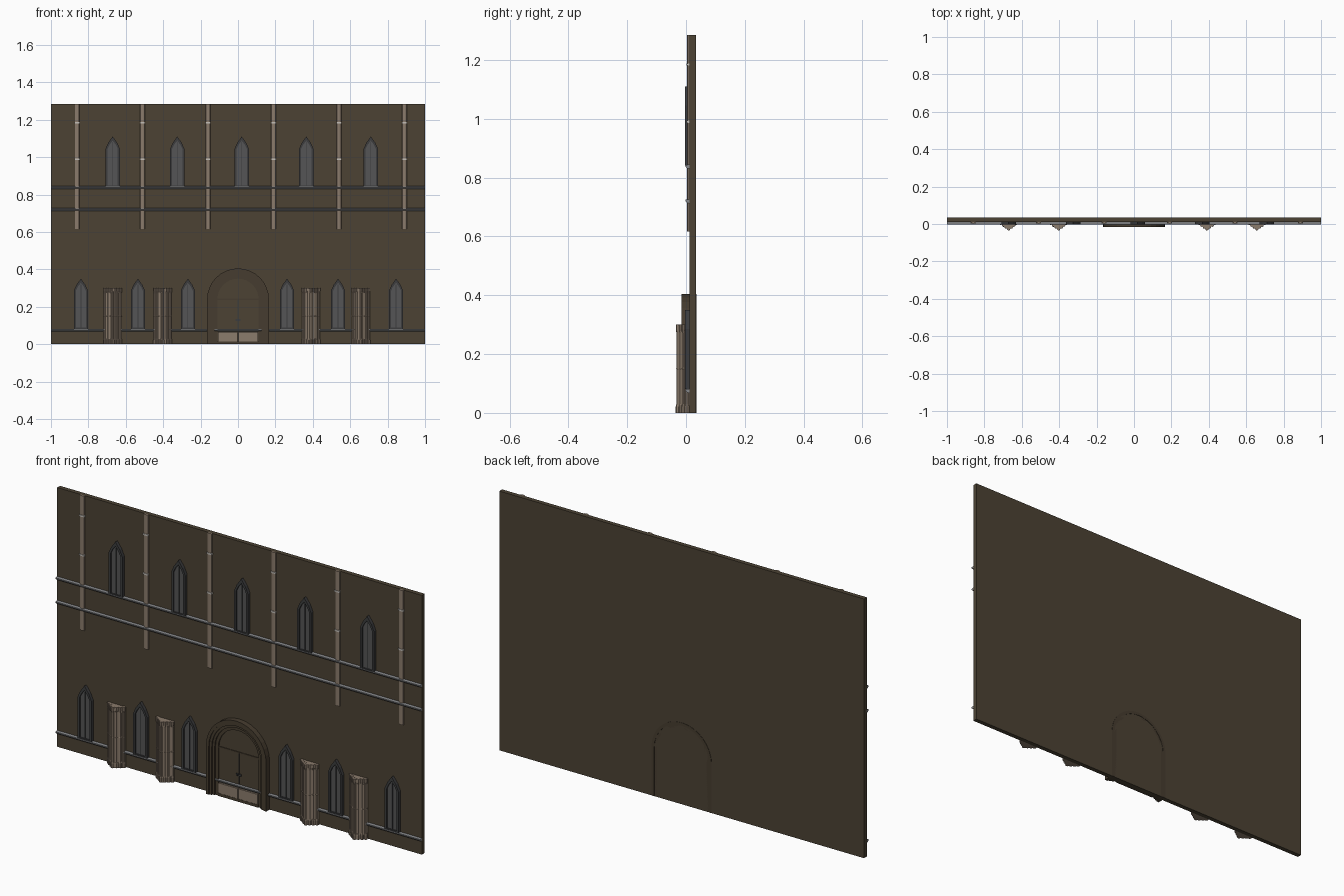
import bpy, bmesh, math

if "Cube" in bpy.data.objects:
    bpy.data.objects.remove(bpy.data.objects["Cube"])


def material(name, rgb):
    m = bpy.data.materials.new(name)
    m.diffuse_color = (*rgb, 1)
    m.use_nodes = True
    m.node_tree.nodes["Principled BSDF"].inputs["Base Color"].default_value = m.diffuse_color
    return m


WALL = material("brown_stone", (0.072, 0.055, 0.034))
DOOR = material("dark_brown_wood", (0.062, 0.046, 0.029))
TAN = material("tan_stone", (0.26, 0.20, 0.15))
GLASS = material("grey_glass", (0.09, 0.09, 0.092))
FRAME = material("dark_grey_frame", (0.045, 0.046, 0.048))
LEDGE = material("grey_trim", (0.24, 0.245, 0.255))
LIGHT = material("light_ring", (0.55, 0.52, 0.48))


def finish(name, bm, mat):
    bmesh.ops.recalc_face_normals(bm, faces=bm.faces)
    me = bpy.data.meshes.new(name)
    bm.to_mesh(me)
    bm.free()
    me.materials.append(mat)
    ob = bpy.data.objects.new(name, me)
    bpy.context.collection.objects.link(ob)
    return ob


def prism(name, outline, y0, y1, mat):
    """Solid from an x-z outline, extruded along y."""
    bm = bmesh.new()
    f = bm.faces.new([bm.verts.new((x, y0, z)) for x, z in outline])
    r = bmesh.ops.extrude_face_region(bm, geom=[f])
    bmesh.ops.translate(bm, vec=(0, y1 - y0, 0),
                        verts=[v for v in r["geom"] if isinstance(v, bmesh.types.BMVert)])
    return finish(name, bm, mat)


def box(name, x0, x1, y0, y1, z0, z1, mat):
    return prism(name, [(x0, z0), (x1, z0), (x1, z1), (x0, z1)], y0, y1, mat)


def band(name, outer, inner, y0, y1, mat, closed=True):
    """Frame between two matching x-z outlines, extruded along y."""
    bm = bmesh.new()
    rows = [[bm.verts.new((x, y, z)) for x, z in o]
            for o, y in ((outer, y0), (inner, y0), (inner, y1), (outer, y1))]
    n = len(outer)
    for i in range(n if closed else n - 1):
        j = (i + 1) % n
        for k in range(4):
            a, b = rows[k], rows[(k + 1) % 4]
            bm.faces.new((a[i], a[j], b[j], b[i]))
    if not closed:
        for i in (0, n - 1):
            bm.faces.new([r[i] for r in rows])
    return finish(name, bm, mat)


def round_arch(r, spring=0.24, n=16):
    pts = [(-r, 0.0)]
    pts += [(-r * math.cos(math.pi * i / n), spring + r * math.sin(math.pi * i / n))
            for i in range(n + 1)]
    return pts + [(r, 0.0)]


def lancet(cx, w, z0, spring, apex):
    d = (apex - spring)
    return [(cx - w, z0), (cx + w, z0), (cx + w, spring), (cx + w * 0.62, spring + d * 0.5),
            (cx, apex), (cx - w * 0.62, spring + d * 0.5), (cx - w, spring)]


# main wall slab
box("wall", -1, 1, 0.012, 0.034, 0, 1.285, WALL)

# string courses with a sloped front edge
for i, z in enumerate((0.075, 0.72, 0.838)):
    bm = bmesh.new()
    prof = [(0.013, -0.008), (0.004, -0.006), (-0.002, 0), (-0.002, 0.005), (0.013, 0.007)]
    f = bm.faces.new([bm.verts.new((-1, y, z + dz)) for y, dz in prof])
    r = bmesh.ops.extrude_face_region(bm, geom=[f])
    bmesh.ops.translate(bm, vec=(2, 0, 0),
                        verts=[v for v in r["geom"] if isinstance(v, bmesh.types.BMVert)])
    finish(f"string_course_{i}", bm, LEDGE)


# pointed windows
def window(name, cx, z0, spring, apex):
    outer = lancet(cx, 0.038, z0, spring, apex)
    inner = lancet(cx, 0.027, z0 + 0.006, spring, apex - 0.022)
    band(name + "_frame", outer, inner, -0.004, 0.013, FRAME)
    prism(name + "_glass", inner, 0.003, 0.013, GLASS)
    box(name + "_mullion", cx - 0.002, cx + 0.002, 0.0, 0.004, z0 + 0.006, apex - 0.03, FRAME)


for i, x in enumerate((-0.84, -0.535, -0.268, 0.262, 0.535, 0.845)):
    window(f"lower_window_{i}", x, 0.082, 0.285, 0.35)
for i in range(5):
    window(f"upper_window_{i}", -0.67 + 0.345 * i, 0.842, 1.045, 1.11)

# slender upper shafts with rings
for i in range(6):
    x = -0.86 + 0.35 * i
    bm = bmesh.new()
    plan = [(-0.013, 0.013), (-0.011, 0.007), (-0.004, 0.004),
            (0.004, 0.004), (0.011, 0.007), (0.013, 0.013)]
    f = bm.faces.new([bm.verts.new((x + a, b, 0.617)) for a, b in plan])
    r = bmesh.ops.extrude_face_region(bm, geom=[f])
    bmesh.ops.translate(bm, vec=(0, 0, 0.668),
                        verts=[v for v in r["geom"] if isinstance(v, bmesh.types.BMVert)])
    finish(f"shaft_{i}", bm, TAN)
    for z in (0.99, 1.185):
        box(f"shaft_ring_{i}", x - 0.014, x + 0.014, 0.002, 0.013, z - 0.004, z + 0.004, LIGHT)


# clustered piers: wedge core, colonnettes, bases and capitals
def pier(name, cx):
    bm = bmesh.new()
    f = bm.faces.new([bm.verts.new((cx + a, b, 0.0)) for a, b in
                      [(-0.047, 0.013), (-0.044, 0.003), (-0.008, -0.027),
                       (0.008, -0.027), (0.044, 0.003), (0.047, 0.013)]])
    r = bmesh.ops.extrude_face_region(bm, geom=[f])
    bmesh.ops.translate(bm, vec=(0, 0, 0.298),
                        verts=[v for v in r["geom"] if isinstance(v, bmesh.types.BMVert)])
    finish(name + "_core", bm, TAN)
    bm = bmesh.new()
    for k in range(-3, 4):
        x, y = cx + k * 0.0138, -0.026 + abs(k) * 0.0098
        prof = [(0.009, 0.0), (0.009, 0.022), (0.0065, 0.03), (0.0065, 0.148), (0.0075, 0.15),
                (0.0065, 0.154), (0.0065, 0.272), (0.0085, 0.284), (0.0085, 0.3)]
        rings = [[bm.verts.new((x + q * math.cos(t * math.pi / 4), y + q * math.sin(t * math.pi / 4), z))
                  for t in range(8)] for q, z in prof]
        for a, b in zip(rings, rings[1:]):
            for t in range(8):
                u = (t + 1) % 8
                bm.faces.new((a[t], a[u], b[u], b[t]))
        bm.faces.new(rings[0])
        bm.faces.new(rings[-1])
    finish(name + "_colonnettes", bm, TAN)


for i, x in enumerate((-0.67, -0.403, 0.39, 0.657)):
    pier(f"pier_{i}", x)

# stepped round portal
steps = [(0.165, 0.150, -0.015, 0.0355), (0.150, 0.137, -0.010, 0.034),
         (0.137, 0.125, -0.004, 0.03), (0.125, 0.110, 0.003, 0.03)]
for i, (ro, ri, y0, y1) in enumerate(steps):
    band(f"portal_arch_{i}", round_arch(ro), round_arch(ri), y0, y1, DOOR, closed=False)

# door leaves, lintel, handles and threshold panel
prism("door_tympanum", round_arch(0.111), 0.009, 0.03, WALL)
box("door_lintel", -0.11, 0.11, 0.006, 0.012, 0.236, 0.243, DOOR)
box("door_gap", -0.0015, 0.0015, 0.007, 0.012, 0.08, 0.24, FRAME)
for s in (-1, 1):
    box("door_handle", s * 0.009 - 0.005, s * 0.009 + 0.005, 0.003, 0.01, 0.125, 0.135, FRAME)
    box("threshold_panel", s * 0.054 - 0.052, s * 0.054 + 0.052, 0.0, 0.012, 0.012, 0.064, TAN)
box("threshold_step", -0.11, 0.11, -0.001, 0.012, 0, 0.014, DOOR)
